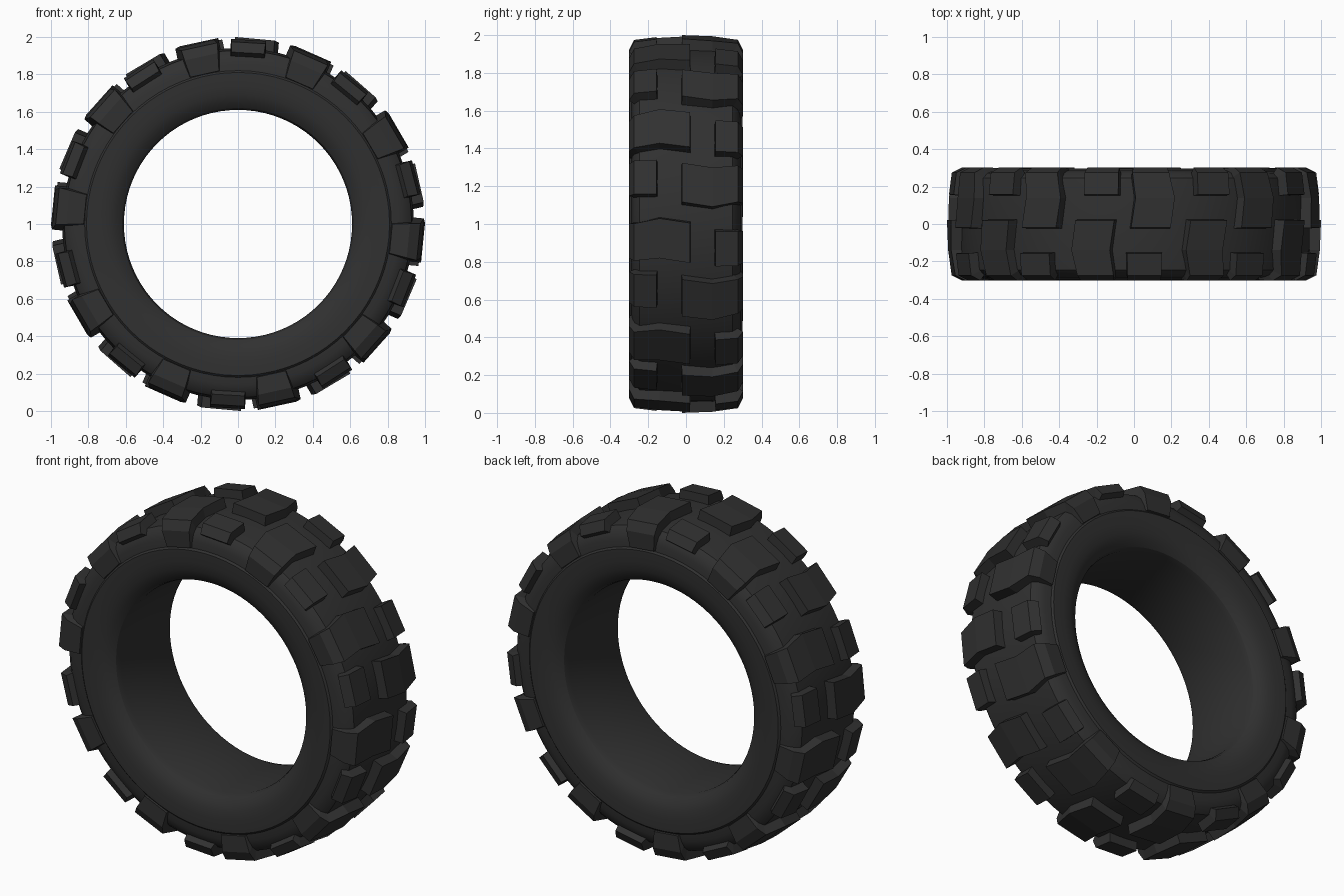
import bpy, bmesh
from math import radians, sin, cos, pi

if "Cube" in bpy.data.objects:
    bpy.data.objects.remove(bpy.data.objects["Cube"], do_unlink=True)

rubber = bpy.data.materials.new("black_rubber")
rubber.use_nodes = True
colour = (0.03, 0.03, 0.03, 1)
rubber.diffuse_color = colour
bsdf = rubber.node_tree.nodes["Principled BSDF"]
bsdf.inputs["Base Color"].default_value = colour
bsdf.inputs["Roughness"].default_value = 0.8


def polar(radius, angle, y):
    return (radius * cos(angle), y, 1 + radius * sin(angle))


def finish(bm, name, smooth):
    bmesh.ops.recalc_face_normals(bm, faces=bm.faces)
    mesh = bpy.data.meshes.new(name)
    bm.to_mesh(mesh)
    bm.free()
    mesh.materials.append(rubber)
    obj = bpy.data.objects.new(name, mesh)
    bpy.context.collection.objects.link(obj)
    if smooth:
        bpy.ops.object.select_all(action="DESELECT")
        bpy.context.view_layer.objects.active = obj
        obj.select_set(True)
        bpy.ops.object.shade_smooth_by_angle(angle=radians(30))
    return obj


# Tyre body: half cross-section (y, radius), mirrored and spun about the axle
half = [(0.22, 0.61), (0.25, 0.62), (0.275, 0.65), (0.29, 0.69), (0.298, 0.74),
        (0.298, 0.81), (0.288, 0.82), (0.284, 0.86), (0.272, 0.9),
        (0.245, 0.928), (0.13, 0.94)]
profile = half + [(-y, r) for y, r in reversed(half)]
SEGMENTS = 80
bm = bmesh.new()
rings = [[bm.verts.new(polar(r, 2 * pi * i / SEGMENTS, y)) for y, r in profile]
         for i in range(SEGMENTS)]
for i, ring in enumerate(rings):
    after = rings[(i + 1) % SEGMENTS]
    for j in range(len(profile)):
        k = (j + 1) % len(profile)
        bm.faces.new((ring[j], ring[k], after[k], after[j]))
finish(bm, "tyre_body", True)


def add_block(bm, stations, turn, back):
    """Lug swept over stations: top y, top radius, base y, base radius,
    centre angle, half width."""
    loops = []
    for ty, tr, by, br, centre, width in stations:
        loop = []
        for y, r, w in ((ty, tr, -width), (ty, tr, width),
                        (by, br, width + 0.6), (by, br, -width - 0.6)):
            angle = centre + w
            # The back row is the front row turned half round a radial axis
            if back:
                angle, y = 7 - angle, -y
            loop.append(bm.verts.new(polar(r, radians(angle + turn), y)))
        loops.append(loop)
    for a, b in zip(loops, loops[1:]):
        for j in range(4):
            k = (j + 1) % 4
            bm.faces.new((a[j], a[k], b[k], b[j]))
    bm.faces.new(loops[0])
    bm.faces.new(loops[-1])


# Long bent lugs reaching down the sidewall, and short shoulder lugs
long_lug = [(0.02, 1.0, 0.025, 0.92, -5.8, 6.1),
            (-0.14, 0.994, -0.14, 0.92, -4.4, 6.1),
            (-0.275, 0.975, -0.24, 0.9, -5.7, 5.8),
            (-0.302, 0.92, -0.26, 0.88, -5.6, 5.7),
            (-0.3, 0.825, -0.27, 0.822, -5.5, 5.4)]
short_lug = [(-0.157, 0.99, -0.15, 0.92, 14.7, 5.4),
             (-0.275, 0.975, -0.24, 0.9, 14.7, 5.4),
             (-0.302, 0.92, -0.26, 0.89, 14.7, 5.4)]
for side in ("front", "back"):
    for name, lug in (("long_lugs", long_lug), ("short_lugs", short_lug)):
        bm = bmesh.new()
        for n in range(10):
            add_block(bm, lug, 36 * n, side == "back")
        finish(bm, f"{side}_{name}", False)
